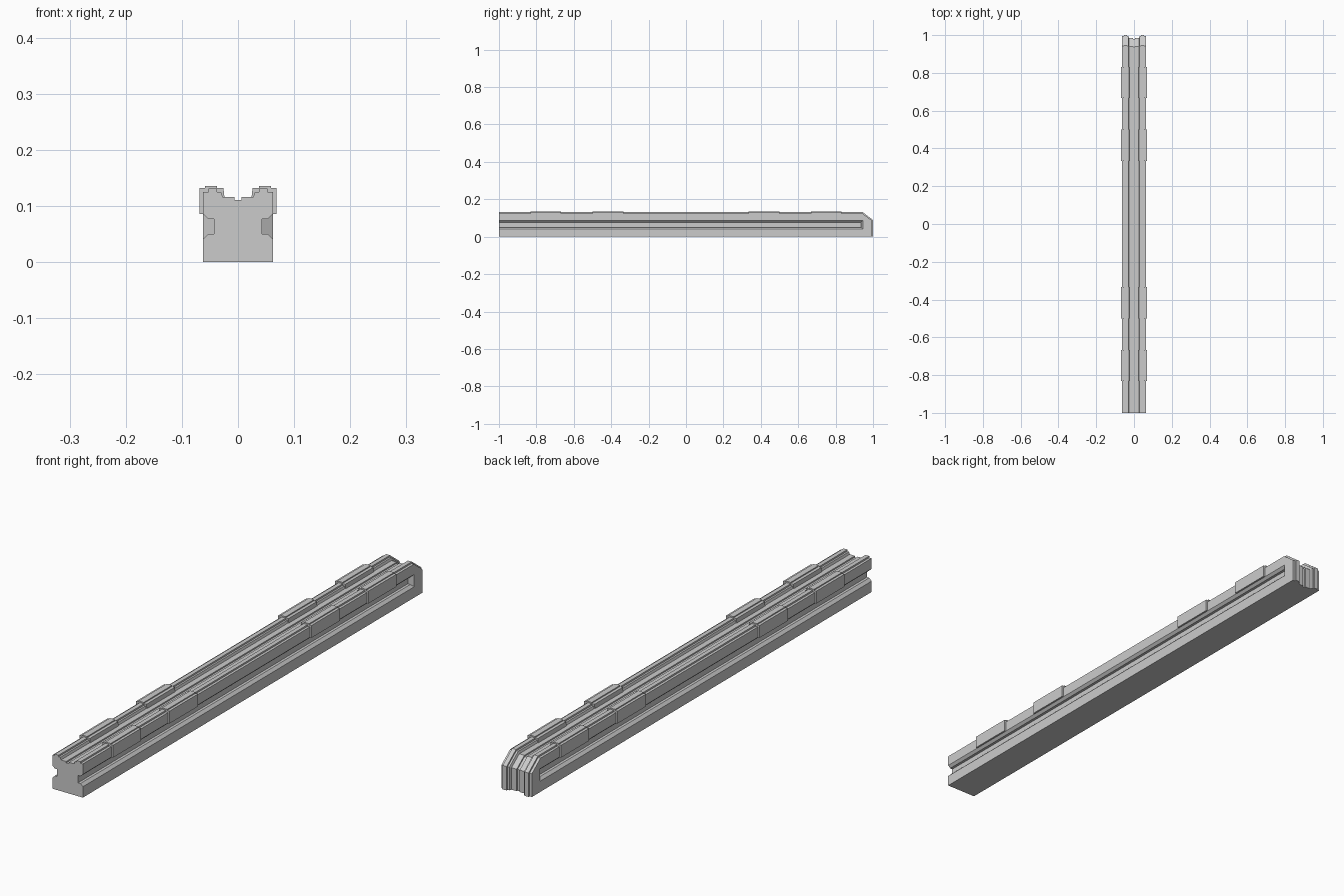
import bpy, bmesh, math

if "Cube" in bpy.data.objects:
    bpy.data.objects.remove(bpy.data.objects["Cube"])


def make_object(name, bm):
    bmesh.ops.recalc_face_normals(bm, faces=bm.faces)
    me = bpy.data.meshes.new(name)
    bm.to_mesh(me)
    bm.free()
    ob = bpy.data.objects.new(name, me)
    bpy.context.collection.objects.link(ob)
    return ob


def bridge(bm, rings):
    """Join closed rings of points and cap both ends."""
    loops = [[bm.verts.new(p) for p in r] for r in rings]
    n = len(loops[0])
    for a, b in zip(loops, loops[1:]):
        for i in range(n):
            j = (i + 1) % n
            bm.faces.new((a[i], a[j], b[j], b[i]))
    bm.faces.new(loops[0])
    bm.faces.new(loops[-1][::-1])


# Body: stepped top profile swept along the top, over the chamfer and down the back
TOP = 0.131
half = [(0.0625, 0.006), (0.053, 0.006), (0.053, 0), (0.037, 0), (0.037, 0.006),
        (0.030, 0.006), (0.027, 0.015), (0.006, 0.015), (0.006, 0.020)]
profile = half + [(-x, d) for x, d in reversed(half)]
slope = math.atan2(0.042, 0.055)
m1 = math.tan(slope / 2)
m2 = math.tan((math.pi / 2 - slope) / 2)
stations = [lambda x, d: (x, -1, TOP - d),
            lambda x, d: (x, 0.945 - d * m1, TOP - d),
            lambda x, d: (x, 1 - d, TOP - 0.042 - d * m2),
            lambda x, d: (x, 1 - d, 0)]
bm = bmesh.new()
grid = [[bm.verts.new(f(x, d)) for x, d in profile] for f in stations]
for a, b in zip(grid, grid[1:]):
    for i in range(len(a) - 1):
        bm.faces.new((a[i], a[i + 1], b[i + 1], b[i]))
right = bm.verts.new((0.0625, -1, 0))
left = bm.verts.new((-0.0625, -1, 0))
bm.faces.new(grid[0] + [left, right])
bm.faces.new(grid[3] + [left, right])
bm.faces.new([g[0] for g in grid] + [right])
bm.faces.new([g[-1] for g in grid] + [left])
body = make_object("rail_body", bm)

# Side grooves: flared slot, open at the front and closed near the back
bm = bmesh.new()
slot = [(0.0725, 0.030, 0.956), (0.053, 0.050, 0.935), (0.043, 0.050, 0.935),
        (0.043, 0.077, 0.935), (0.053, 0.077, 0.935), (0.0725, 0.096, 0.956)]
for s in (-1, 1):
    bridge(bm, [[(s * x, -1.1, z) for x, z, y in slot],
                [(s * x, y, z) for x, z, y in slot]])
cutter = make_object("groove_cutter", bm)
cutter.hide_render = True
cutter.hide_viewport = True
cut = body.modifiers.new("grooves", 'BOOLEAN')
cut.operation = 'DIFFERENCE'
cut.solver = 'EXACT'
cut.object = cutter

# Clips: eight stepped sleeves wrapped over the top edges
clip = [(0.061, 0.086), (0.069, 0.086), (0.069, 0.132), (0.059, 0.132), (0.059, 0.136),
        (0.0375, 0.136), (0.0375, 0.132), (0.026, 0.132), (0.024, 0.114), (0.061, 0.114)]
for k, (y0, y1) in enumerate([(-0.832, -0.667), (-0.5, -0.333), (0.333, 0.5), (0.667, 0.832)]):
    for s, side in ((-1, "left"), (1, "right")):
        bm = bmesh.new()
        bridge(bm, [[(s * x, y, z) for x, z in clip] for y in (y0, y1)])
        make_object(f"edge_clip_{side}_{k + 1}", bm)
